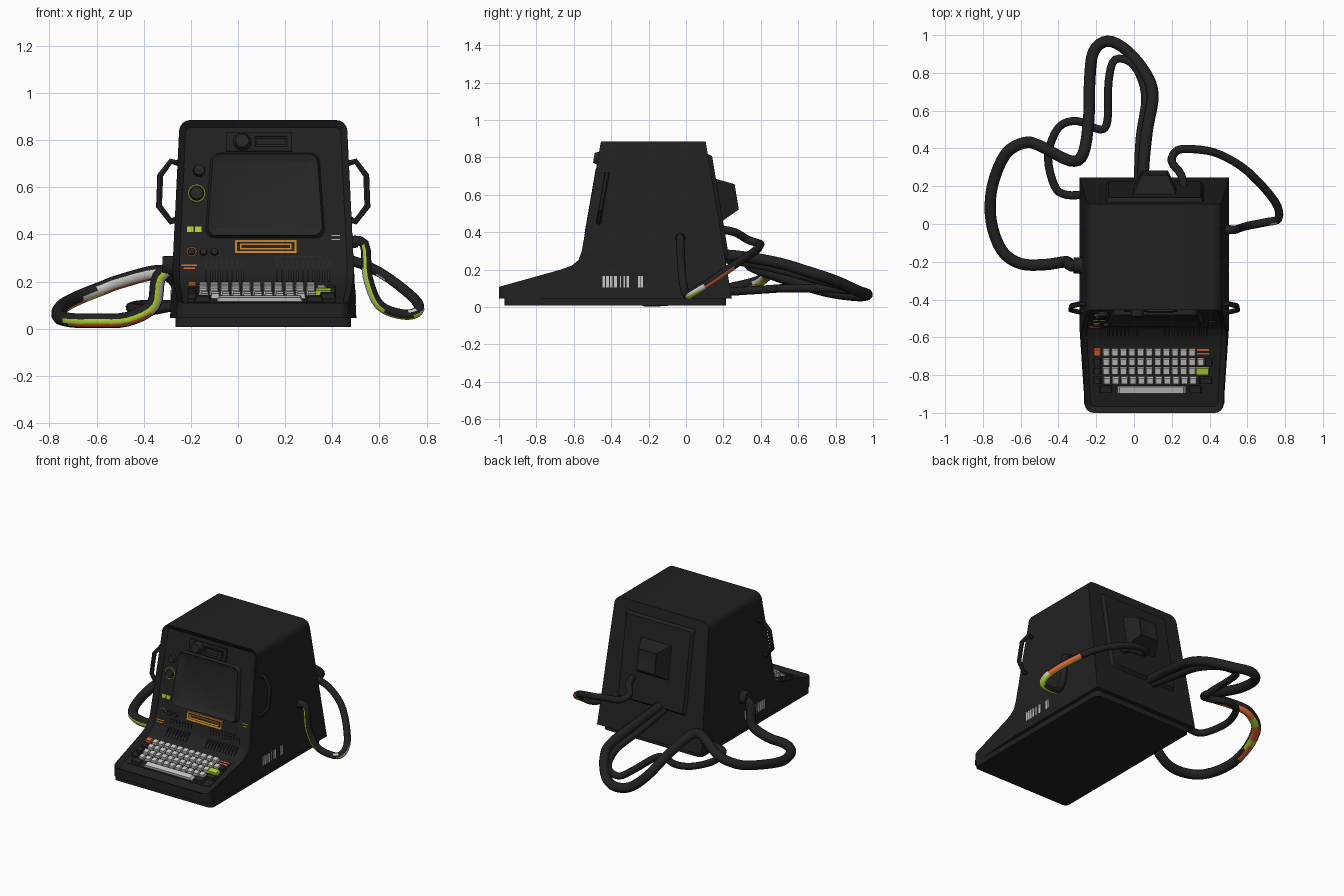
import bpy, bmesh, math
from mathutils import Matrix, Vector

if "Cube" in bpy.data.objects:
    bpy.data.objects.remove(bpy.data.objects["Cube"])

CX = 0.107  # centre line of the cabinet


def mat(name, r, g, b):
    m = bpy.data.materials.new(name)
    m.diffuse_color = (r, g, b, 1)
    m.use_nodes = True
    m.node_tree.nodes["Principled BSDF"].inputs["Base Color"].default_value = m.diffuse_color
    return m


BLACK = mat("black", 0.015, 0.015, 0.015)
GREY = mat("dark_grey", 0.020, 0.020, 0.020)
WHITE = mat("key_white", 0.58, 0.57, 0.54)
ORANGE = mat("orange", 0.70, 0.13, 0.03)
AMBER = mat("amber", 0.60, 0.24, 0.02)
LIME = mat("lime", 0.42, 0.66, 0.03)


def finish(name, bm, mats, angle=35):
    bmesh.ops.recalc_face_normals(bm, faces=bm.faces)
    me = bpy.data.meshes.new(name)
    bm.to_mesh(me)
    bm.free()
    for m in mats:
        me.materials.append(m)
    me.shade_smooth()
    me.set_sharp_from_angle(angle=math.radians(angle))
    ob = bpy.data.objects.new(name, me)
    bpy.context.scene.collection.objects.link(ob)
    return ob


# Local frames on the sloped surfaces: local z points outwards
FRONT_A, DECK_A, BACK_A = math.atan(0.1744), math.atan(0.279), math.atan(0.1677)


def front_y(z):
    return -0.455 - (0.885 - z) * 0.1744


def tilt(x, y, z, a, d=0.0):
    return Matrix.Translation((x, y, z)) @ Matrix.Rotation(a, 4, 'X') @ Matrix.Translation((0, 0, d))


def F(x, z, d=-0.026):
    return tilt(x, front_y(z), z, math.pi / 2 - FRONT_A, d)


def D(x, y, d=-0.027):
    return tilt(x, y, 0.108 + (y + 1) * 0.279, DECK_A, d)


def B(x, z, d=-0.005):
    return (Matrix.Translation((x, 0.105 + (0.885 - z) * 0.1677, z)) @ Matrix.Rotation(math.pi, 4, 'Z')
            @ tilt(0, 0, 0, math.pi / 2 - BACK_A, d))


def half_width(y, z):
    return 0.395 - 0.04 * (z - 0.05) / 0.83 - 0.03 * max(0, (-0.557 - y) / 0.443)


def add_box(bm, M, w, h, d, taper=1.0, trap=1.0):
    """Box standing on local z = 0; taper shrinks the outer face, trap narrows the top edge."""
    for v in bmesh.ops.create_cube(bm, size=1)['verts']:
        k = taper if v.co.z > 0 else 1
        t = trap if v.co.y > 0 else 1
        v.co = M @ Vector((v.co.x * w * k * t, v.co.y * h * k, (v.co.z + 0.5) * d))


def slab(name, M, w, h, d, m, r=0, taper=1.0, trap=1.0, inset=None, m2=None):
    bm = bmesh.new()
    add_box(bm, Matrix(), w, h, d, taper, trap)
    if r:
        es = [e for e in bm.edges if abs(e.verts[0].co.z - e.verts[1].co.z) > 1e-5]
        bmesh.ops.bevel(bm, geom=es, offset=r, segments=4, affect='EDGES', profile=0.5)
    if inset:
        bm.normal_update()
        top = max(bm.faces, key=lambda f: f.calc_center_median().z)
        bmesh.ops.inset_region(bm, faces=[top], thickness=inset[0], depth=inset[1], use_even_offset=True)
        top.material_index = 1
    bm.transform(M)
    return finish(name, bm, [m, m2 or m])


def knob(name, M, r, d, m, r2=None, n=20):
    bm = bmesh.new()
    bmesh.ops.create_cone(bm, cap_ends=True, segments=n, radius1=r, radius2=r2 or r * 0.85, depth=d,
                          matrix=M @ Matrix.Translation((0, 0, d / 2)))
    return finish(name, bm, [m])


def ring(name, M, r, t, m):
    bpy.ops.mesh.primitive_torus_add(major_radius=r, minor_radius=t, major_segments=24, minor_segments=6)
    ob = bpy.context.object
    ob.name, ob.matrix_world = name, M
    ob.data.materials.append(m)
    ob.data.shade_smooth()


def tube(name, pts, r, sides, mats, smooth=True, rule=None):
    pts = [Vector(p) for p in pts]
    path = pts
    if smooth:  # sampled smooth curve through the points
        path = []
        for i in range(len(pts) - 1):
            a, b, c, e = pts[max(i - 1, 0)], pts[i], pts[i + 1], pts[min(i + 2, len(pts) - 1)]
            for t in (0, 0.25, 0.5, 0.75):
                path.append(0.5 * (2 * b + (c - a) * t + (2 * a - 5 * b + 4 * c - e) * t**2
                                   + (3 * b - a - 3 * c + e) * t**3))
        path.append(pts[-1])
    cu = bpy.data.curves.new(name, 'CURVE')
    cu.dimensions = '3D'
    cu.bevel_depth, cu.bevel_resolution, cu.use_fill_caps = r, (sides - 4) // 2, True
    sp = cu.splines.new('POLY')
    sp.points.add(len(path) - 1)
    for p, co in zip(sp.points, path):
        p.co = (*co, 1)
    tmp = bpy.data.objects.new("path", cu)
    bm = bmesh.new()
    bm.from_mesh(tmp.to_mesh())
    bpy.data.objects.remove(tmp)
    bmesh.ops.recalc_face_normals(bm, faces=bm.faces)
    for f in bm.faces:
        f.material_index = rule(f.calc_center_median(), f.normal) if rule else 0
    return finish(name, bm, mats, 50 if smooth else 30)


# Cabinet: side profile extruded, rounded, front and deck sunk inside a rim
prof = [(-1, 0.045), (-1, 0.108), (-0.67, 0.2), (-0.61, 0.222), (-0.575, 0.25), (-0.557, 0.30),
        (-0.455, 0.885), (0.105, 0.885), (0.245, 0.045)]
bm = bmesh.new()
face = bm.faces.new([bm.verts.new((-1, y, z)) for y, z in prof])
for v in bmesh.ops.extrude_face_region(bm, geom=[face])['geom']:
    if isinstance(v, bmesh.types.BMVert):
        v.co.x = 1
bmesh.ops.bisect_plane(bm, geom=bm.verts[:] + bm.edges[:] + bm.faces[:], dist=1e-3,
                       plane_co=(0, -0.557, 0), plane_no=(0, 1, 0))
for v in bm.verts:
    v.co.x = CX + v.co.x * half_width(v.co.y, v.co.z)
edges = []
for e in bm.edges:
    a, b = (v.co for v in e.verts)
    if abs(a.x - b.x) < 0.1 and (min(a.z, b.z) > 0.88 or max(a.y, b.y) < -0.999):
        edges.append(e)
bmesh.ops.bevel(bm, geom=edges, offset=0.045, segments=4, affect='EDGES', profile=0.5)
bmesh.ops.recalc_face_normals(bm, faces=bm.faces)
sunk = [f for f in bm.faces if abs(f.normal.x) < 0.1 and f.normal.y < -0.05
        and f.normal.z > 0.05 and f.calc_center_median().y > -0.998]
bmesh.ops.inset_region(bm, faces=sunk, thickness=0.028, depth=-0.025, use_even_offset=True)
finish("cabinet", bm, [BLACK], 30)
slab("base", Matrix.Translation((CX, -0.378, 0.008)), 0.745, 1.185, 0.045, BLACK, r=0.03)

# Screen with bezel, upper plate with knob and window
slab("screen", F(0.115, 0.569), 0.51, 0.365, 0.028, GREY, r=0.035, taper=0.96, trap=0.90,
     inset=(0.035, -0.018), m2=GREY)
slab("top_plate", F(0.09, 0.795), 0.28, 0.08, 0.012, BLACK)
slab("top_window", F(0.14, 0.795, -0.015), 0.135, 0.042, 0.012, GREY, inset=(0.008, -0.006), m2=BLACK)
knob("top_knob", F(0.018, 0.795, -0.02), 0.04, 0.042, GREY, 0.028)
# Left column of controls
knob("dial_upper", F(-0.165, 0.675), 0.026, 0.025, GREY)
knob("dial_main", F(-0.175, 0.578), 0.031, 0.02, GREY)
ring("dial_ring", F(-0.175, 0.578, -0.022), 0.035, 0.0035, LIME)
for i, x in enumerate((-0.202, -0.168)):
    slab(f"indicator_{i}", F(x, 0.426), 0.028, 0.024, 0.004, LIME)
ring("key_ring", F(-0.197, 0.33, -0.022), 0.019, 0.003, AMBER)
for i, x in enumerate((-0.197, -0.146, -0.1)):
    knob(f"small_knob_{i}", F(x, 0.33), 0.016, 0.018, GREY)
# Card slot with amber frame
slab("slot_frame", F(0.118, 0.351), 0.265, 0.06, 0.014, AMBER, inset=(0.011, -0.005), m2=BLACK)
slab("slot_lip", F(0.118, 0.351, -0.017), 0.22, 0.026, 0.006, AMBER, inset=(0.007, -0.003), m2=BLACK)
slab("trim_line", F(0.255, 0.308), 0.2, 0.008, 0.006, GREY)
# Small coloured plates
for i, (z, w) in enumerate(((0.268, 0.065), (0.255, 0.05))):
    slab(f"label_orange_{i}", tilt(-0.207, -0.553 + (z - 0.235) * 0.344, z, math.radians(71)),
         w, 0.006, 0.003, ORANGE)
for i, z in enumerate((0.383, 0.40)):
    slab(f"label_lime_{i}", F(0.415, z), 0.035, 0.004, 0.003, LIME)

# Vent ribs on the curve behind the keys
bm = bmesh.new()
for x in [-0.135 + 0.022 * i for i in range(8)] + [0.165 + 0.022 * i for i in range(11)]:
    add_box(bm, F(x, 0.275, -0.028), 0.009, 0.045, 0.009)
    add_box(bm, tilt(x, -0.572, 0.218, math.radians(45)), 0.009, 0.065, 0.01)
finish("vent_ribs", bm, [GREY])

# Keyboard
slab("key_bed", D(0.1, -0.782), 0.63, 0.265, 0.005, BLACK, r=0.01)
white, dark = bmesh.new(), bmesh.new()
for y, x0, n in ((-0.683, -0.147, 11), (-0.733, -0.147, 12), (-0.782, -0.147, 11), (-0.833, -0.142, 11)):
    for i in range(n):
        add_box(white, D(x0 + 0.0455 * i, y), 0.039, 0.040, 0.025, 0.8)
add_box(white, D(0.093, -0.882), 0.37, 0.04, 0.022, 0.92)
for y in (-0.733, -0.782, -0.833):
    add_box(dark, D(-0.195, y), 0.04, 0.04, 0.024, 0.8)
for x, y, w in ((0.395, -0.738, 0.04), (0.38, -0.833, 0.07), (-0.15, -0.88, 0.07), (0.325, -0.88, 0.07)):
    add_box(dark, D(x, y), w, 0.04, 0.024, 0.8)
finish("keys_white", white, [WHITE])
finish("keys_dark", dark, [GREY])
slab("key_orange", D(-0.195, -0.683), 0.04, 0.042, 0.025, ORANGE, taper=0.8)
slab("key_lime", D(0.362, -0.782), 0.075, 0.042, 0.025, LIME, taper=0.85)
for i, y in enumerate((-0.673, -0.692)):
    slab(f"key_label_{i}", D(0.365, y), 0.065, 0.009, 0.006, ORANGE)

# Side handles and pale bar marks, both sides
bars = [(-0.44, 0.012), (-0.42, 0.014), (-0.40, 0.012), (-0.378, 0.016), (-0.35, 0.006),
        (-0.33, 0.006), (-0.312, 0.014), (-0.25, 0.012), (-0.235, 0.01)]
for s, side in ((-1, "left"), (1, "right")):
    hp = [(0.355, 0.70), (0.392, 0.71), (0.437, 0.65), (0.442, 0.52), (0.392, 0.455), (0.365, 0.465)]
    tube(f"handle_{side}", [(CX + s * x, front_y(z) + 0.063, z) for x, z in hp], 0.014, 6, [BLACK], False)
    bm = bmesh.new()
    for y, w in bars:
        add_box(bm, Matrix.Translation((CX + s * half_width(y, 0.135), y, 0.105)), 0.005, w, 0.06)
    finish(f"bar_marks_{side}", bm, [WHITE])

# Back cover with tapered housing
slab("back_cover", B(0.11, 0.54), 0.52, 0.57, 0.026, BLACK, r=0.012, taper=0.94)
slab("back_housing", B(0.11, 0.57), 0.25, 0.25, 0.12, BLACK, taper=0.55, inset=(0.015, -0.004), m2=GREY)


# Cables; coloured strips chosen by position and direction
def strip_main(c, n):
    if c.y < 0.1 and c.x < -0.38:  # front run along the ground
        if n.y < -0.4 and n.z < 0.35:
            return 1 if n.z > -0.35 else 2
    elif c.y < -0.1 and c.x < -0.29:  # rise to the socket
        if n.y < -0.4 and n.x > 0.1:
            return 1 if n.y < -0.75 else 3
    elif c.x < -0.36 and c.y > 0.1:  # far run, underside and inner side
        if n.z < -0.6:
            return 2 if int((c.x + c.y + 5) * 12) % 3 else 1
        if c.x > -0.66 and n.y < -0.5 and n.z < 0.3:
            return 3
    return 0


def strip_right(c, n):
    if c.x > 0.53 and c.y < 0.02 and c.z > 0.07:  # drop from the side socket
        if n.y < -0.4 and n.x < 0.1:
            return 1 if n.y < -0.8 else 3
    elif c.x > 0.6 and c.z < 0.2 and n.z < 0.3:  # lower bend
        if n.x > 0.3:
            return 2 if c.y > 0.11 else 3 if n.z > -0.3 else 1
        if n.z < -0.7:
            return 1
    elif 0.58 < c.x < 0.72 and c.y > 0.1 and n.y < -0.4 and n.z < 0:
        return 3
    return 0


CM = [BLACK, LIME, ORANGE, WHITE]
tube("cable_main", [
    (0.05, 0.18, 0.28), (0.05, 0.3, 0.27), (0.07, 0.5, 0.235), (0.1, 0.68, 0.18), (0.06, 0.8, 0.14),
    (-0.04, 0.92, 0.085), (-0.14, 0.968, 0.067), (-0.215, 0.91, 0.062), (-0.235, 0.75, 0.085),
    (-0.24, 0.55, 0.145), (-0.27, 0.37, 0.21), (-0.34, 0.335, 0.24), (-0.5, 0.415, 0.2),
    (-0.58, 0.43, 0.17), (-0.68, 0.37, 0.13), (-0.75, 0.2, 0.09), (-0.757, 0.02, 0.05),
    (-0.70, -0.14, 0.035), (-0.6, -0.21, 0.034), (-0.47, -0.215, 0.04), (-0.36, -0.2, 0.1),
    (-0.335, -0.22, 0.22), (-0.26, -0.22, 0.27)], 0.031, 10, CM, True, strip_main)
tube("cable_inner", [
    (0.02, 0.18, 0.26), (0.03, 0.45, 0.21), (0.06, 0.68, 0.15), (0.0, 0.84, 0.11), (-0.1, 0.87, 0.09),
    (-0.135, 0.75, 0.1), (-0.14, 0.55, 0.1), (-0.18, 0.5, 0.1), (-0.3, 0.545, 0.1), (-0.4, 0.51, 0.1),
    (-0.455, 0.36, 0.09), (-0.42, 0.2, 0.08), (-0.36, 0.155, 0.08), (-0.26, 0.155, 0.1)], 0.022, 10, [BLACK])
tube("cable_right", [
    (0.46, -0.03, 0.37), (0.535, -0.03, 0.36), (0.55, -0.025, 0.22), (0.60, -0.01, 0.10),
    (0.70, 0.01, 0.06), (0.765, 0.03, 0.075), (0.745, 0.12, 0.13), (0.60, 0.28, 0.24),
    (0.45, 0.37, 0.30), (0.33, 0.395, 0.33), (0.23, 0.39, 0.34), (0.20, 0.33, 0.36),
    (0.25, 0.26, 0.40), (0.27, 0.16, 0.42)], 0.022, 10, CM, True, strip_right)
# Cable sockets
RY = Matrix.Rotation(math.pi / 2, 4, 'Y')
knob("socket_left", Matrix.Translation((-0.32, -0.22, 0.265)) @ RY, 0.042, 0.06, BLACK, 0.045)
knob("socket_right", Matrix.Translation((0.47, -0.03, 0.368)) @ RY, 0.028, 0.04, BLACK)
